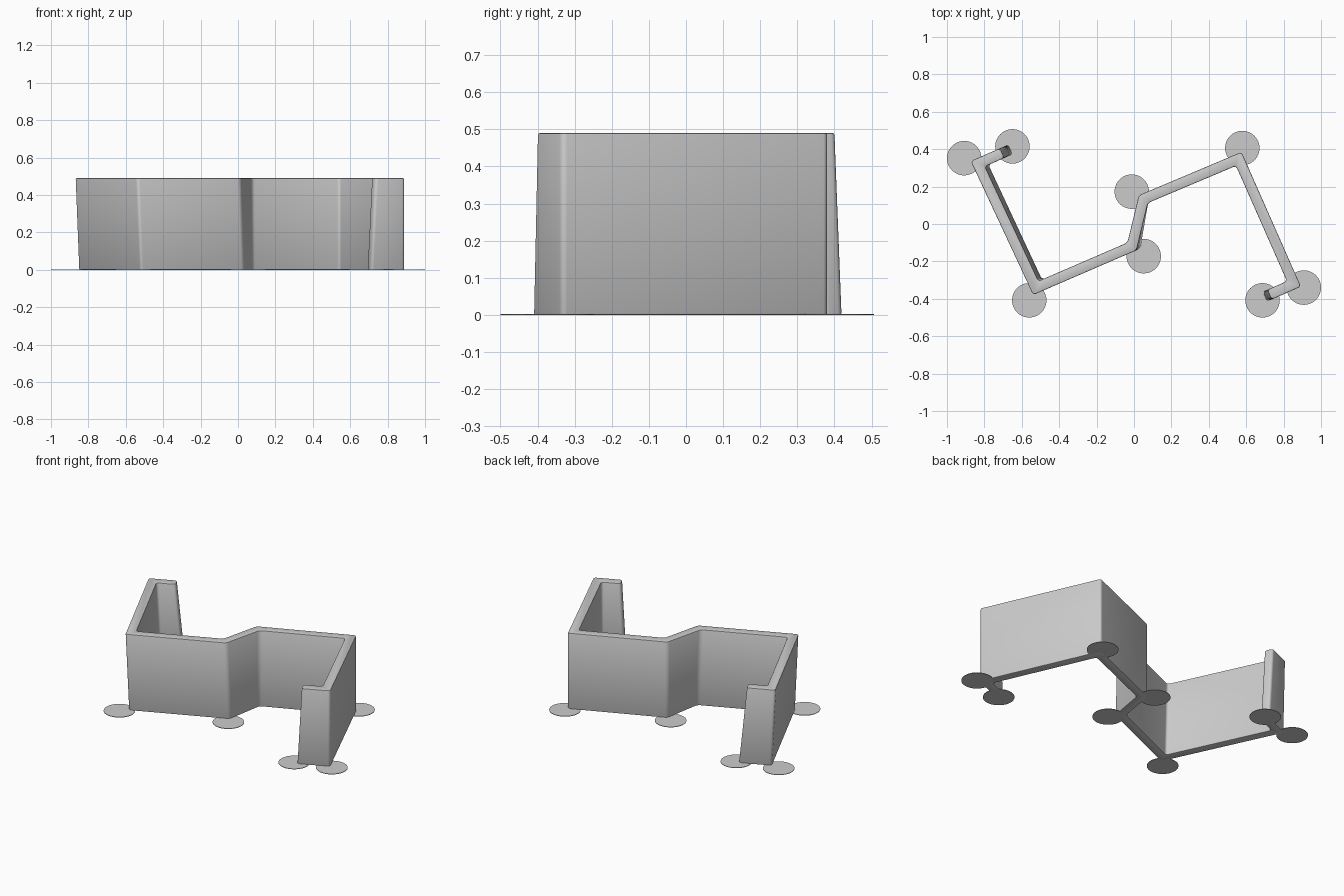
import bpy
import bmesh
from mathutils import Vector

cube = bpy.data.objects.get("Cube")
if cube:
    bpy.data.objects.remove(cube, do_unlink=True)

HEIGHT = 0.49
HALF = 0.0285

grey = bpy.data.materials.new("plain grey")
grey.use_nodes = True
grey.diffuse_color = (0.6, 0.6, 0.6, 1)
grey.node_tree.nodes["Principled BSDF"].inputs["Base Color"].default_value = (0.6, 0.6, 0.6, 1)

# Wall centreline at the top, and how far each point drifts at the foot
top_path = [(-0.705, 0.379), (-0.835, 0.322), (-0.525, -0.342), (-0.011, -0.12),
            (0.05, 0.133), (0.56, 0.348), (0.855, -0.32), (0.724, -0.378)]
along = Vector((0.917, 0.398))
drift = [0.048, 0.021, 0.021, 0.021, 0, 0, 0, -0.026]


def offset_side(points, distance):
    """Mitred parallel copy of an open path."""
    result = []
    last = len(points) - 1
    for i, p in enumerate(points):
        before = (p - points[i - 1]).normalized() if i > 0 else None
        after = (points[i + 1] - p).normalized() if i < last else None
        before, after = before or after, after or before
        n1 = Vector((-before.y, before.x))
        n2 = Vector((-after.y, after.x))
        miter = (n1 + n2).normalized()
        result.append(p + miter * (distance / miter.dot(n1)))
    return result


def outline(points):
    return offset_side(points, HALF) + offset_side(points, -HALF)[::-1]


def finish(bm, name):
    bmesh.ops.recalc_face_normals(bm, faces=bm.faces[:])
    mesh = bpy.data.meshes.new(name)
    bm.to_mesh(mesh)
    bm.free()
    mesh.materials.append(grey)
    obj = bpy.data.objects.new(name, mesh)
    bpy.context.collection.objects.link(obj)
    bpy.ops.object.select_all(action="DESELECT")
    obj.select_set(True)
    bpy.context.view_layer.objects.active = obj
    bpy.ops.object.shade_smooth_by_angle(angle=0.6)
    return obj


# Folded wall with rounded corners and softened rims
top = [Vector(p) for p in top_path]
foot = [p + along * d for p, d in zip(top, drift)]
bm = bmesh.new()
upper = [bm.verts.new((p.x, p.y, HEIGHT)) for p in outline(top)]
lower = [bm.verts.new((p.x, p.y, 0)) for p in outline(foot)]
bm.faces.new(upper)
bm.faces.new(lower[::-1])
count = len(upper)
for i in range(count):
    j = (i + 1) % count
    bm.faces.new((lower[i], lower[j], upper[j], upper[i]))
uprights = [e for e in bm.edges if abs(e.verts[0].co.z - e.verts[1].co.z) > 0.1]
bmesh.ops.bevel(bm, geom=uprights, offset=0.016, segments=5, profile=0.5, affect="EDGES")
rims = [e for e in bm.edges if abs(e.verts[0].co.z - e.verts[1].co.z) < 0.1]
bmesh.ops.bevel(bm, geom=rims, offset=0.005, segments=2, profile=0.5, affect="EDGES")
finish(bm, "folded_wall")

# Thin round pads at every corner and end
pads = [(-0.65, 0.415), (-0.908, 0.352), (-0.56, -0.408), (0.052, -0.172),
        (-0.012, 0.173), (0.579, 0.406), (0.908, -0.34), (0.687, -0.408)]
for i, (x, y) in enumerate(pads):
    bm = bmesh.new()
    bmesh.ops.create_cone(bm, cap_ends=True, segments=64, radius1=0.092,
                          radius2=0.092, depth=0.003)
    bmesh.ops.translate(bm, verts=bm.verts[:], vec=(x, y, 0.0015))
    finish(bm, f"corner_pad_{i + 1}")
